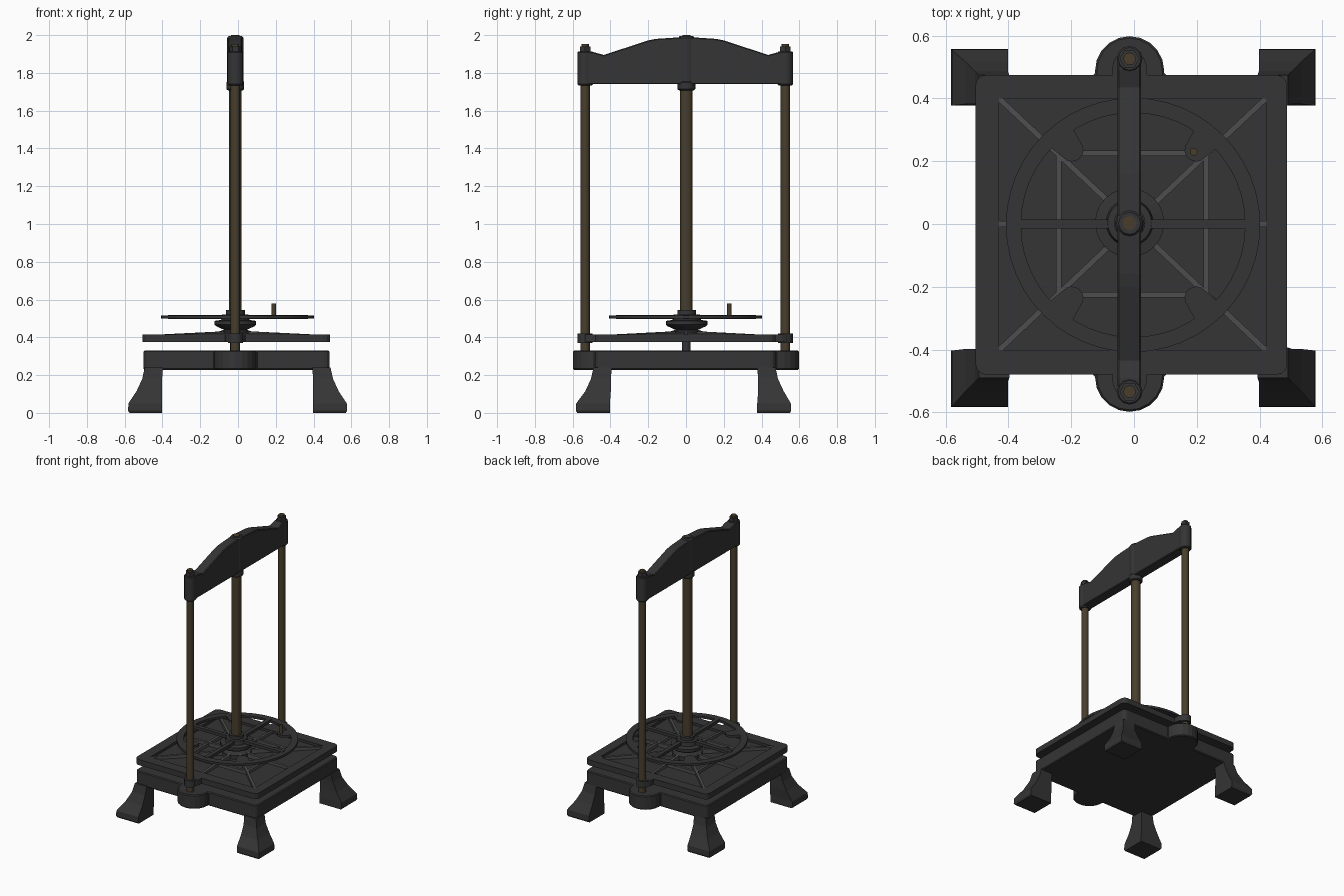
import bpy, bmesh
from math import sin, cos, pi, radians, atan2, hypot
from mathutils import Matrix, Vector

if "Cube" in bpy.data.objects:
    bpy.data.objects.remove(bpy.data.objects["Cube"])


def material(name, rgb):
    m = bpy.data.materials.new(name)
    m.diffuse_color = (*rgb, 1)
    m.use_nodes = True
    m.node_tree.nodes["Principled BSDF"].inputs["Base Color"].default_value = m.diffuse_color
    return m


IRON = material("cast_iron", (0.035, 0.035, 0.035))
WORN = material("worn_iron", (0.075, 0.075, 0.075))
BRASS = material("aged_brass", (0.065, 0.048, 0.025))
CX, ROD_Y = -0.014, 0.53


def finish(name, bm, mat=IRON, bevel=0, smooth=False):
    bmesh.ops.recalc_face_normals(bm, faces=bm.faces)
    me = bpy.data.meshes.new(name)
    bm.to_mesh(me)
    bm.free()
    ob = bpy.data.objects.new(name, me)
    bpy.context.collection.objects.link(ob)
    me.materials.append(mat)
    if bevel:
        b = ob.modifiers.new("bevel", "BEVEL")
        b.width, b.segments, b.angle_limit = bevel, 1, radians(40)
    if smooth:
        bpy.ops.object.select_all(action="DESELECT")
        bpy.context.view_layer.objects.active = ob
        ob.select_set(True)
        bpy.ops.object.shade_smooth_by_angle(angle=radians(35))
    return ob


def prism(name, pts, a, b, mat=IRON, bevel=0, xf=Matrix()):
    """Extrude a 2D outline from height a to height b, then transform."""
    bm = bmesh.new()
    f = bm.faces.new([bm.verts.new((x, y, a)) for x, y in pts])
    r = bmesh.ops.extrude_face_region(bm, geom=[f])
    vs = [v for v in r["geom"] if isinstance(v, bmesh.types.BMVert)]
    bmesh.ops.translate(bm, verts=vs, vec=(0, 0, b - a))
    bm.transform(xf)
    return finish(name, bm, mat, bevel)


def lathe(name, prof, x, y, n=24, mat=IRON, closed=False, smooth=True):
    """Spin an (r, z) profile; open profiles are capped."""
    bm = bmesh.new()
    rings = [[bm.verts.new((x + r * cos(2 * pi * i / n), y + r * sin(2 * pi * i / n), z))
              for i in range(n)] for r, z in prof]
    pairs = list(zip(rings, rings[1:])) + ([(rings[-1], rings[0])] if closed else [])
    for p, q in pairs:
        for i in range(n):
            j = (i + 1) % n
            bm.faces.new((p[i], p[j], q[j], q[i]))
    if not closed:
        bm.faces.new(rings[0])
        bm.faces.new(rings[-1])
    return finish(name, bm, mat, smooth=smooth)


def rod(name, r, z0, z1, x, y, n=16, mat=BRASS):
    return lathe(name, [(r, z0), (r, z1)], x, y, n, mat)


def arc(cx, cy, r, a0, a1, n):
    return [(cx + r * cos(radians(a0 + (a1 - a0) * i / n)),
             cy + r * sin(radians(a0 + (a1 - a0) * i / n))) for i in range(n + 1)]


def slab_outline(x0, x1, y0, y1, c, lug_r, lug_y):
    """Rounded square with a round lug at front and back."""
    back = arc(CX, lug_y, lug_r, 0, 180, 10)
    front = arc(CX, -lug_y, lug_r, 180, 360, 10)
    return (arc(x1 - c, y1 - c, c, 0, 90, 3) + [(CX + lug_r, y1)] + back + [(CX - lug_r, y1)]
            + arc(x0 + c, y1 - c, c, 90, 180, 3) + arc(x0 + c, y0 + c, c, 180, 270, 3)
            + [(CX - lug_r, y0)] + front + [(CX + lug_r, y0)]
            + arc(x1 - c, y0 + c, c, 270, 360, 3))


# Base slab with rod lugs
prism("base", slab_outline(-0.5, 0.485, -0.48, 0.475, 0.03, 0.11, 0.488), 0.228, 0.33, bevel=0.006)

# Flared legs, lofted through square sections
for sx in (-1, 1):
    for sy in (-1, 1):
        bm = bmesh.new()
        prev = None
        for z, o in ((0, 0.573), (0.012, 0.58), (0.05, 0.578), (0.115, 0.535),
                     (0.18, 0.505), (0.24, 0.492)):
            i = 0.4 if z < 0.2 else 0.395
            dy = -0.013 if z < 0.1 else -0.008
            ring = [bm.verts.new((sx * x - 0.002, sy * (y - 0.01) + dy, z))
                    for x, y in ((i, i), (o, i), (o, o), (i, o))]
            if prev:
                for k in range(4):
                    m = (k + 1) % 4
                    bm.faces.new((prev[k], prev[m], ring[m], ring[k]))
            else:
                bm.faces.new(ring)
            prev = ring
        bm.faces.new(prev)
        finish("%s_%s_leg" % ("front" if sy < 0 else "back", "left" if sx < 0 else "right"), bm)

# Moving platen with a recessed top
platen = prism("platen", slab_outline(-0.505, 0.488, -0.48, 0.475, 0.035, 0.055, 0.497), 0.375, 0.416)
cut = prism("platen_cutter", [(-0.43, -0.402), (0.42, -0.402), (0.42, 0.4), (-0.43, 0.4)], 0.398, 0.5)
cut.hide_render = True
mod = platen.modifiers.new("recess", "BOOLEAN")
mod.object, mod.solver = cut, "EXACT"
bpy.context.view_layer.objects.active = platen
bpy.ops.object.modifier_apply(modifier="recess")
bpy.data.objects.remove(cut)


def rib(name, p, q, h0, h1, w=0.018):
    """Upright strip from p to q whose top runs from h0 to h1."""
    d = hypot(q[0] - p[0], q[1] - p[1])
    xf = (Matrix.Translation((p[0], p[1], 0)) @ Matrix.Rotation(atan2(q[1] - p[1], q[0] - p[0]), 4, "Z")
          @ Matrix.Rotation(pi / 2, 4, "X"))
    prism(name, [(0, 0.395), (d, 0.395), (d, h1), (0, h0)], -w / 2, w / 2, WORN, xf=xf)


# Platen ribs: diagonals, cross and inner square
PC = (-0.005, 0)
corners = [(-0.24, -0.225), (0.23, -0.225), (0.23, 0.225), (-0.24, 0.225)]
for k, c in enumerate(corners):
    far = (0.42 if c[0] > 0 else -0.43, 0.4 if c[1] > 0 else -0.402)
    rib("diagonal_rib", far, PC, 0.414, 0.435)
    rib("square_rib", c, corners[(k + 1) % 4], 0.421, 0.421)
for end in ((0.42, 0), (-0.43, 0), (PC[0], 0.4), (PC[0], -0.402)):
    rib("cross_rib", end, PC, 0.414, 0.435)

# Screw hub and handwheel
lathe("screw_hub", [(0.1, 0.4), (0.1, 0.427), (0.06, 0.44), (0.1, 0.458), (0.11, 0.467), (0.11, 0.487),
                    (0.075, 0.492), (0.07, 0.52), (0.05, 0.522), (0.05, 0.545)], CX, 0.004)
lathe("wheel_rim", [(0.405, 0.499), (0.405, 0.515), (0.357, 0.515), (0.357, 0.499)], -0.003, -0.003, 48,
      closed=True)
for a in (0, 90):
    prism("wheel_spoke", [(-0.37, -0.015), (0.37, -0.015), (0.37, 0.015), (-0.37, 0.015)],
          0.496, 0.517, xf=Matrix.Rotation(radians(a), 4, "Z"))
for a in (50, 130, 230, 310):
    tab = [(0.385, -0.055), (0.385, 0.055), (0.35, 0.045)] + arc(0.308, 0, 0.037, 90, 270, 8) + [(0.35, -0.045)]
    prism("wheel_tab", tab, 0.4992, 0.5148, xf=Matrix.Rotation(radians(a), 4, "Z"))
rod("wheel_handle", 0.012, 0.51, 0.578, 0.19, 0.23, 12)

# Screw and side rods
rod("screw_foot", 0.023, 0.325, 0.4, CX - 0.006, 0.002, 16, IRON)
rod("main_screw", 0.033, 0.42, 1.75, CX, 0.002, 20)
rod("screw_tip", 0.022, 1.9, 2.0, CX, 0.003, 12)
for s in (-1, 1):
    y = s * ROD_Y - 0.004
    rod("side_rod", 0.025, 0.325, 1.78, CX, y)
    lathe("rod_end_boss", [(0.035, 1.733), (0.041, 1.74), (0.041, 1.908), (0.036, 1.914)], CX, y, 12)
    rod("rod_nut", 0.032, 1.91, 1.94, CX, y, 6, IRON)
    rod("rod_tip", 0.02, 1.93, 1.953, CX, y, 12)
    rod("rod_collar", 0.04, 0.37, 0.42, CX, y, 12, IRON)

# Arched crossbeam and its centre boss
half = [(0.52, 1.74), (0.52, 1.912), (0.49, 1.91), (0.435, 1.895), (0.2, 1.972), (0.16, 1.98), (0.04, 1.988)]
beam = half + [(-y, z) for y, z in reversed(half)]
yz = Matrix(((0, 0, 1, CX - 0.001), (1, 0, 0, 0), (0, 1, 0, 0), (0, 0, 0, 1)))
prism("crossbeam", beam, -0.037, 0.037, bevel=0.005, xf=yz)
lathe("centre_boss", [(0.04, 1.708), (0.047, 1.714), (0.047, 1.75), (0.043, 1.755), (0.043, 1.985),
                      (0.035, 1.996)], CX, 0.002, 12)
